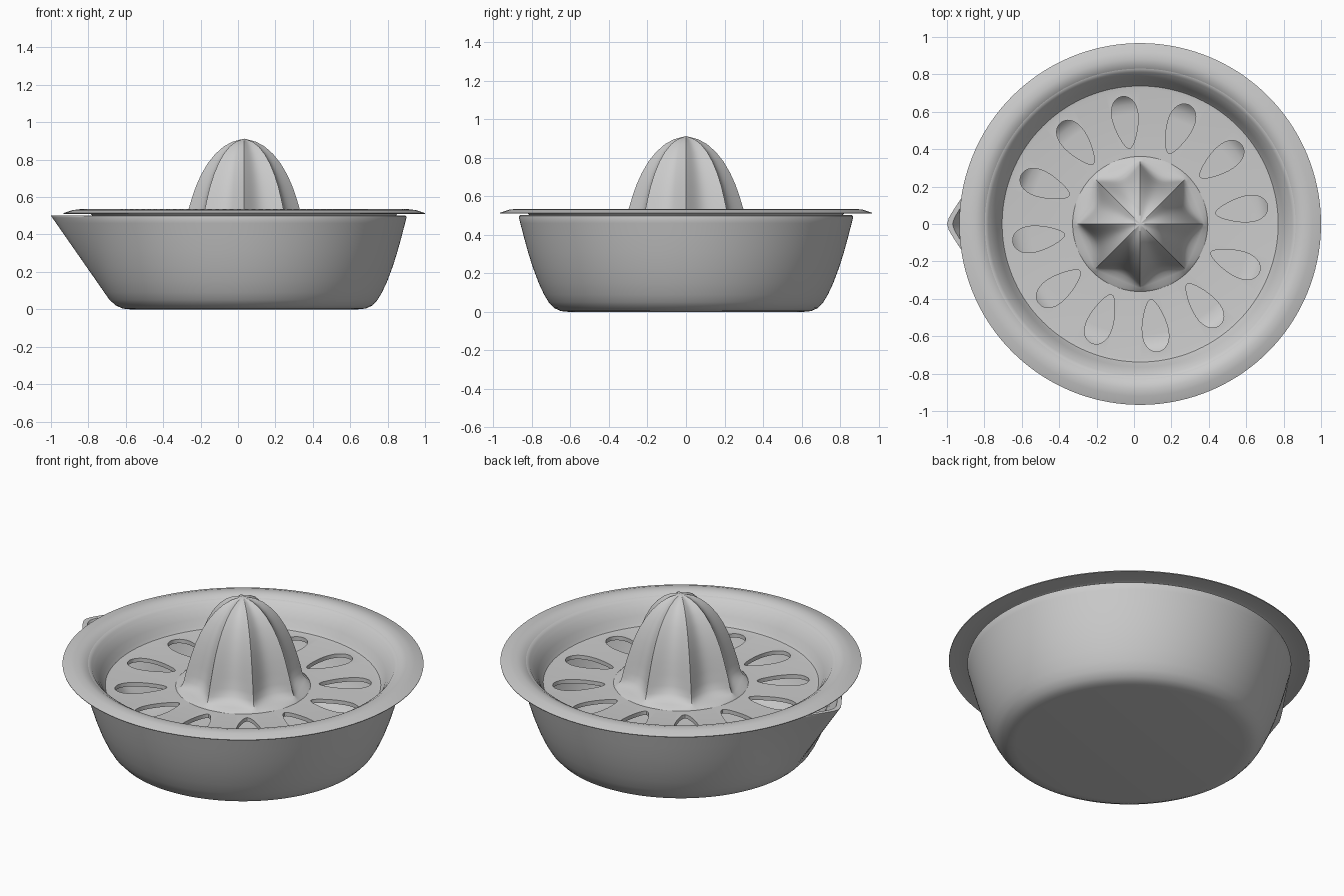
import bpy, bmesh, math
from math import pi, sin, cos, acos, sqrt, radians

if "Cube" in bpy.data.objects:
    bpy.data.objects.remove(bpy.data.objects["Cube"])

CX = 0.033          # axis of the round parts (spout pushes it off centre)


def finish(obj, angle=35):
    bpy.ops.object.select_all(action='DESELECT')
    obj.select_set(True)
    bpy.context.view_layer.objects.active = obj
    bpy.ops.object.shade_smooth_by_angle(angle=radians(angle))


def to_object(name, bm):
    bmesh.ops.remove_doubles(bm, verts=bm.verts, dist=1e-5)
    bmesh.ops.recalc_face_normals(bm, faces=bm.faces)
    mesh = bpy.data.meshes.new(name)
    bm.to_mesh(mesh)
    bm.free()
    obj = bpy.data.objects.new(name, mesh)
    bpy.context.collection.objects.link(obj)
    return obj


def lathe(name, profile, segments, radius=lambda p, a: p[0], closed=False):
    """Spin profile points (r, z, extra...) round the axis; radius() may vary r with angle."""
    bm = bmesh.new()
    rings = []
    for p in profile:
        ring = []
        for k in range(segments):
            a = 2 * pi * k / segments
            r = radius(p, a)
            ring.append(bm.verts.new((CX + r * cos(a), r * sin(a), p[1])))
        rings.append(ring)
    if closed:
        rings.append(rings[0])
    for lo, hi in zip(rings, rings[1:]):
        for k in range(segments):
            n = (k + 1) % segments
            bm.faces.new((lo[k], lo[n], hi[n], hi[k]))
    return to_object(name, bm)


# Bowl: outer wall, rim and inner wall, drawn out to a pouring spout at -x
def spout_radius(p, a):
    r, z, inset = p
    tip = max(r, 1.033 - (0.5 - min(z, 0.5)) * 0.696 - inset)
    if z < 0.04 or tip <= r:
        return r
    spread = acos(r / tip)
    off = sqrt((a - pi) ** 2 + 0.03 ** 2) - 0.03
    return r / cos(spread - off) if off < spread else r


outer = [(0, 0), (0.61, 0), (0.65, 0.004), (0.685, 0.02), (0.713, 0.05), (0.737, 0.09),
         (0.765, 0.15), (0.795, 0.23), (0.82, 0.31), (0.842, 0.39), (0.86, 0.46),
         (0.868, 0.49), (0.866, 0.498), (0.86, 0.502)]
inner = [(0.843, 0.502), (0.838, 0.497), (0.815, 0.39), (0.79, 0.3), (0.755, 0.2),
         (0.715, 0.11), (0.68, 0.06), (0.64, 0.035), (0.59, 0.03), (0, 0.03)]
bowl = lathe("bowl", [(r, z, 0.0) for r, z in outer] + [(r, z, 0.03) for r, z in inner],
             192, spout_radius)
finish(bowl, 40)

# Strainer tray: sunken floor, curved wall and overhanging flange
tray = lathe("strainer_tray", [
    (0.33, 0.385), (0.72, 0.385), (0.738, 0.388), (0.75, 0.405), (0.766, 0.44),
    (0.79, 0.477), (0.818, 0.508), (0.848, 0.527), (0.88, 0.535), (0.92, 0.53),
    (0.967, 0.514), (0.966, 0.510), (0.92, 0.517), (0.87, 0.519), (0.83, 0.516),
    (0.812, 0.505), (0.775, 0.45), (0.75, 0.395), (0.735, 0.37), (0.715, 0.362),
    (0.33, 0.362)], 144, closed=True)

# Twelve teardrop drain holes cut through the floor
bm = bmesh.new()
HOLES, STEPS = 12, 32
for h in range(HOLES):
    turn = radians(8) + 2 * pi * h / HOLES
    low, high = [], []
    for k in range(STEPS):
        t = 2 * pi * k / STEPS
        along = 0.548 + 0.14 * cos(t)
        side = 0.066 * sin(t) * (1 + 0.38 * cos(t))
        x = CX + along * cos(turn) - side * sin(turn)
        y = along * sin(turn) + side * cos(turn)
        low.append(bm.verts.new((x, y, 0.33)))
        high.append(bm.verts.new((x, y, 0.42)))
    bm.faces.new(low[::-1])
    bm.faces.new(high)
    for k in range(STEPS):
        n = (k + 1) % STEPS
        bm.faces.new((low[k], low[n], high[n], high[k]))
cutter = to_object("hole_cutter", bm)
cutter.hide_render = True
cut = tray.modifiers.new("holes", 'BOOLEAN')
cut.operation = 'DIFFERENCE'
cut.solver = 'EXACT'
cut.object = cutter
bpy.context.view_layer.objects.active = tray
bpy.ops.object.modifier_apply(modifier=cut.name)
bpy.data.objects.remove(cutter)
finish(tray, 35)


# Reamer: hollow dome with eight ridges and concave flutes that die out at the foot
def fluted_radius(p, a):
    r, z, depth = p
    u = 2 * ((a / (pi / 4)) % 1.0) - 1
    return r * (1 - depth * (1 - u * u))


reamer = lathe("reamer", [
    (0.362, 0.384, 0), (0.358, 0.392, 0.02), (0.342, 0.402, 0.07), (0.33, 0.418, 0.13),
    (0.322, 0.44, 0.175), (0.313, 0.48, 0.2), (0.296, 0.54, 0.2), (0.278, 0.6, 0.2),
    (0.257, 0.66, 0.2), (0.23, 0.72, 0.2), (0.195, 0.78, 0.2), (0.155, 0.83, 0.2),
    (0.11, 0.87, 0.22), (0.065, 0.895, 0.26), (0.03, 0.905, 0.3), (0, 0.912, 0),
    (0, 0.87, 0), (0.06, 0.85, 0), (0.13, 0.77, 0), (0.18, 0.67, 0), (0.215, 0.54, 0),
    (0.235, 0.45, 0), (0.30, 0.38, 0), (0.33, 0.364, 0)], 128, fluted_radius, closed=True)
finish(reamer, 40)
